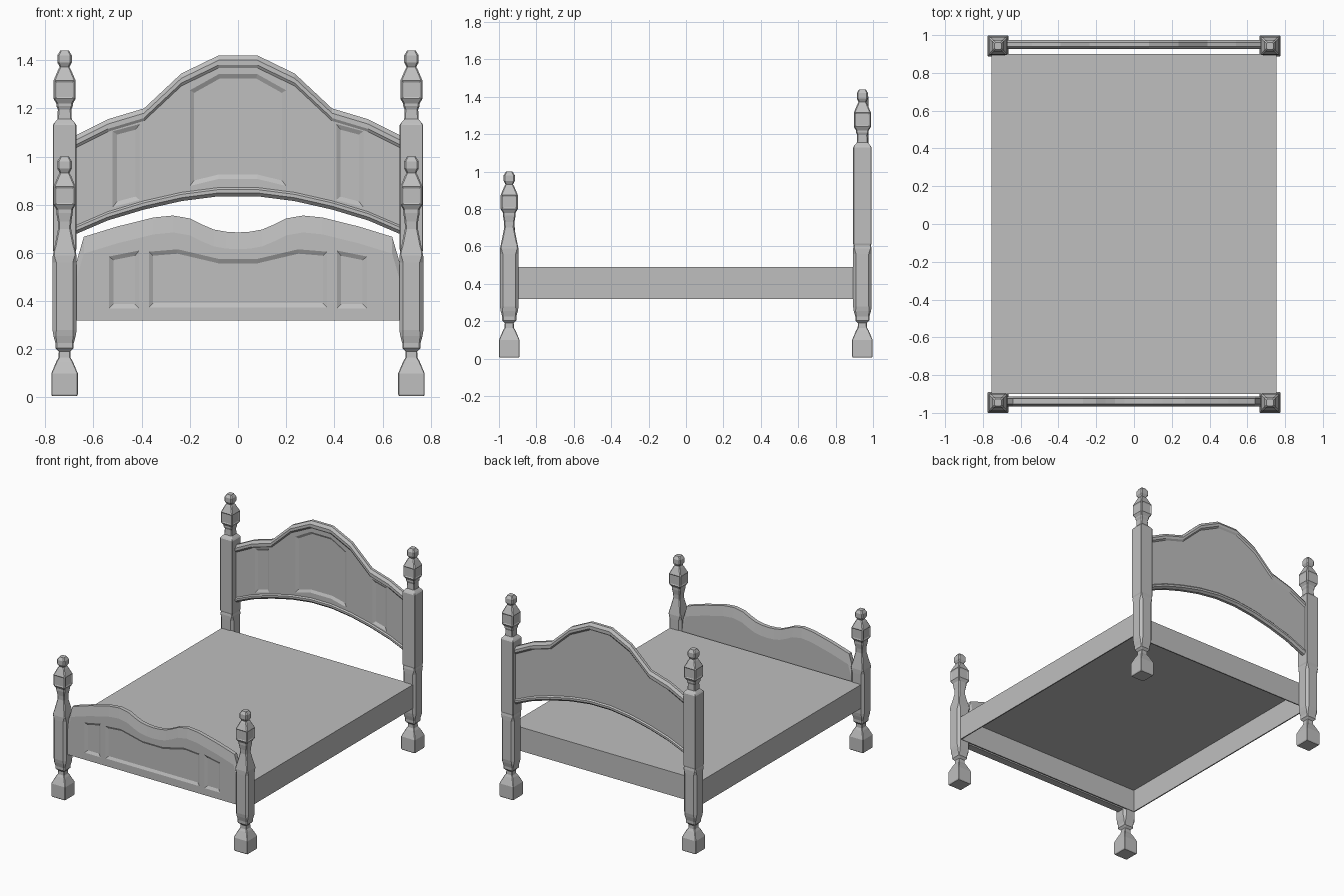
import bpy, bmesh

cube = bpy.data.objects.get("Cube")
if cube:
    bpy.data.objects.remove(cube)

GREY = (0.52, 0.52, 0.52, 1)
mat = bpy.data.materials.new("plain grey")
mat.use_nodes = True
mat.diffuse_color = GREY
mat.node_tree.nodes["Principled BSDF"].inputs["Base Color"].default_value = GREY


def finish(bm, name):
    bmesh.ops.recalc_face_normals(bm, faces=bm.faces)
    mesh = bpy.data.meshes.new(name)
    bm.to_mesh(mesh)
    bm.free()
    mesh.materials.append(mat)
    obj = bpy.data.objects.new(name, mesh)
    bpy.context.collection.objects.link(obj)
    return obj


def mirrored(half):
    """Complete a left-right symmetric line given from the centre outward."""
    return [(-x, z) for x, z in reversed(half) if x > 0] + half


def loft(rings, name, panels=()):
    """Skin closed rings; inset shallow panels in the listed bands."""
    bm = bmesh.new()
    rows = [[bm.verts.new(p) for p in ring] for ring in rings]
    n = len(rows[0])
    inset = []
    for i, (a, b) in enumerate(zip(rows, rows[1:])):
        for j in range(n):
            f = bm.faces.new((a[j], a[(j + 1) % n], b[(j + 1) % n], b[j]))
            if i in panels and j % 2 == 0:
                inset.append(f)
    bm.faces.new(rows[0])
    bm.faces.new(rows[-1])
    bmesh.ops.recalc_face_normals(bm, faces=bm.faces)
    if inset:
        bmesh.ops.inset_individual(bm, faces=inset, thickness=0.01, depth=-0.004)
    return finish(bm, name)


def post(name, x, y, profile, panels):
    rings = []
    for z, w, c in profile:
        k = w - c
        ring = [(-k, -w), (k, -w), (w, -k), (w, k), (k, w), (-k, w), (-w, k), (-w, -k)]
        rings.append([(x + px, y + py, z) for px, py in ring])
    return loft(rings, name, panels)


# Posts: height, half width, corner chamfer
lower = [(0.005, 0.051, 0.003), (0.012, 0.055, 0.003), (0.10, 0.055, 0.003),
         (0.15, 0.034, 0.004), (0.165, 0.025, 0.004), (0.19, 0.024, 0.004),
         (0.205, 0.038, 0.006), (0.225, 0.038, 0.006), (0.255, 0.046, 0.010),
         (0.28, 0.050, 0.016), (0.56, 0.050, 0.016), (0.59, 0.049, 0.006),
         (0.605, 0.046, 0.004)]
finial = [(0.78, 0.034, 0.006), (0.80, 0.046, 0.006), (0.875, 0.046, 0.006),
          (0.92, 0.027, 0.006), (0.932, 0.020, 0.005), (0.95, 0.030, 0.007),
          (0.98, 0.030, 0.007), (1.0, 0.018, 0.005)]
neck = [(0.635, 0.040, 0.006), (0.70, 0.027, 0.006), (0.73, 0.028, 0.006), (0.765, 0.034, 0.006)]
shaft = [(0.615, 0.049, 0.003), (1.13, 0.049, 0.003), (1.138, 0.044, 0.003),
         (1.155, 0.030, 0.005), (1.195, 0.028, 0.005), (1.21, 0.034, 0.006)]
RISE = 0.44
foot_profile = lower + neck + finial
head_profile = lower + shaft + [(z + RISE, w, c) for z, w, c in finial]
for side, x in (("left", 0.72), ("right", -0.72)):
    post("foot_post_" + side, x, -0.945, foot_profile, [len(lower + neck) + 1])
    post("head_post_" + side, x, 0.943, head_profile, [len(lower + shaft) + 1])


def prism(name, outline, y0, y1, bevel=0, depth=0):
    """Extrude an x-z outline along y, with an optional narrowing end."""
    bm = bmesh.new()
    face = bm.faces.new([bm.verts.new((x, y0, z)) for x, z in outline])
    back = bmesh.ops.extrude_face_region(bm, geom=[face])["geom"]
    for v in (g for g in back if isinstance(g, bmesh.types.BMVert)):
        v.co.y = y1
    end = [g for g in back if isinstance(g, bmesh.types.BMFace)]
    if bevel:
        bmesh.ops.inset_region(bm, faces=end, thickness=bevel, use_even_offset=True)
        for v in end[0].verts:
            v.co.y = y1 + depth
    return finish(bm, name)


def carve(board, outlines, front):
    """Sink bevelled panels into the front of a board."""
    for i, outline in enumerate(outlines):
        cutter = prism(board.name + "_panel_cutter_%d" % i, outline, front - 0.03, front, 0.018, 0.010)
        cutter.hide_render = True
        mod = board.modifiers.new("panel", 'BOOLEAN')
        mod.operation = 'DIFFERENCE'
        mod.solver = 'EXACT'
        mod.object = cutter
        cutter.hide_set(True)


def both_sides(outline):
    return [outline, [(-x, z) for x, z in reversed(outline)]]


def band(name, line, section, y):
    """Sweep a moulding section (z offset, y offset) along a line."""
    loft([[(x, y + dy, z + dz) for dz, dy in section] for x, z in line], name)


# Headboard with moulded upper and lower edges
crest = mirrored([(0.08, 1.42), (0.235, 1.345), (0.39, 1.2), (0.54, 1.155), (0.68, 1.085)])
arch = mirrored([(0.08, 0.835), (0.235, 0.815), (0.39, 0.78), (0.54, 0.735), (0.68, 0.675)])
headboard = prism("headboard", [(x, z + 0.01) for x, z in arch] + [(x, z - 0.01) for x, z in reversed(crest)], 0.935, 0.967)
center = mirrored([(0.08, 0.907), (0.2, 0.878)]) + [(0.2, 1.275), (0.08, 1.342), (-0.08, 1.342), (-0.2, 1.275)]
side_panel = [(0.408, 0.82), (0.52, 0.79), (0.52, 1.105), (0.408, 1.135)]
carve(headboard, [center] + both_sides(side_panel), 0.935)
moulding = [(0, 0.010), (-0.02, 0.024), (-0.04, 0.024), (-0.055, 0.014),
            (-0.055, -0.014), (-0.04, -0.024), (-0.02, -0.024), (0, -0.010)]
band("headboard_top_moulding", crest, moulding, 0.951)
band("headboard_bottom_moulding", arch, [(-0.7 * dz, dy) for dz, dy in moulding], 0.951)

# Footboard: thick panel thinning toward its wavy crest
wave = mirrored([(0, 0.685), (0.05, 0.688), (0.1, 0.697), (0.15, 0.718), (0.2, 0.743), (0.27, 0.755),
                 (0.35, 0.747), (0.5, 0.71), (0.64, 0.667), (0.68, 0.53)])
rings = []
for x, z in wave:
    shoulder = z - 0.07
    rings.append([(x, -0.965, 0.32), (x, -0.965, shoulder), (x, -0.953, z),
                  (x, -0.925, z), (x, -0.913, shoulder), (x, -0.913, 0.32)])
footboard = loft(rings, "footboard")
foot_center = [(-0.37, 0.373), (0.37, 0.373), (0.37, 0.605), (0.25, 0.615),
               (0.08, 0.575), (-0.08, 0.575), (-0.25, 0.615), (-0.37, 0.605)]
foot_side = [(0.41, 0.37), (0.535, 0.37), (0.535, 0.585), (0.41, 0.61)]
carve(footboard, [foot_center] + both_sides(foot_side), -0.965)

# Mattress platform: top sheet with thin rails, open underneath
X, Y, T = 0.755, 0.9, 0.008


def box(name, lo, hi):
    corners = [(lo[0], lo[1]), (hi[0], lo[1]), (hi[0], hi[1]), (lo[0], hi[1])]
    loft([[(x, y, z) for x, y in corners] for z in (lo[2], hi[2])], name)


box("bed_top", (-X, -Y, 0.482), (X, Y, 0.49))
for s, side in ((1, "left"), (-1, "right")):
    a, b = sorted((s * X, s * (X - T)))
    box("side_rail_" + side, (a, -Y, 0.32), (b, Y, 0.484))
for s, side in ((1, "head"), (-1, "foot")):
    a, b = sorted((s * Y, s * (Y - T)))
    box("end_rail_" + side, (-X, a, 0.32), (X, b, 0.484))
